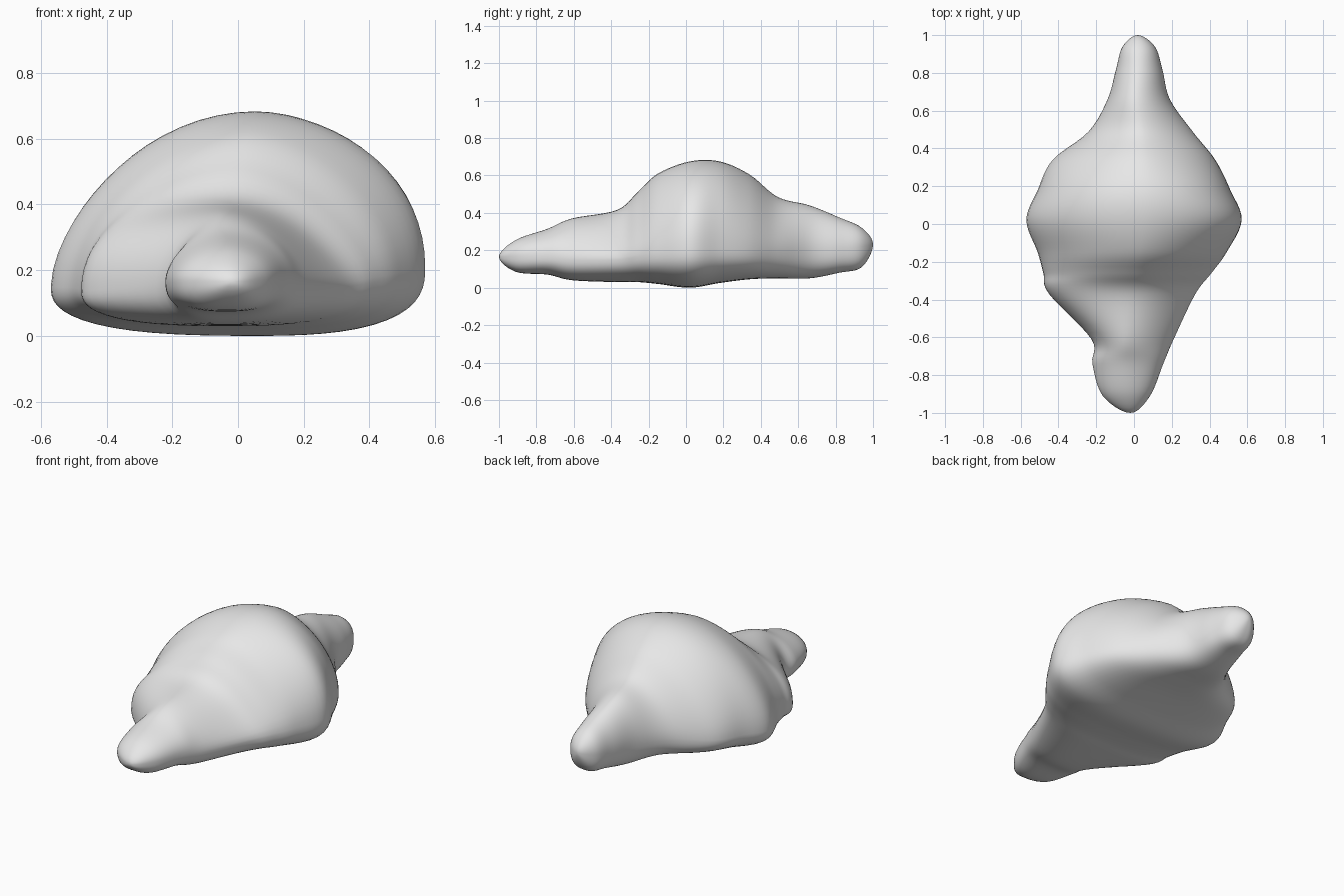
import bpy, bmesh, math

if "Cube" in bpy.data.objects:
    bpy.data.objects.remove(bpy.data.objects["Cube"])

# Cross-sections along y:
# y, left x, right x, ridge x, widest z, bottom z, top z, left roundness, right roundness
SECTIONS = [
    (-1.00, -0.02, -0.02, -0.02, 0.165, 0.165, 0.165, 1.9, 1.9),
    (-0.91, -0.165, 0.085, -0.03, 0.17, 0.085, 0.255, 1.8, 2.0),
    (-0.74, -0.22, 0.155, -0.04, 0.17, 0.07, 0.315, 1.7, 2.0),
    (-0.61, -0.225, 0.21, -0.04, 0.16, 0.04, 0.37, 1.8, 1.6),
    (-0.37, -0.45, 0.325, -0.03, 0.15, 0.03, 0.415, 2.2, 1.4),
    (-0.26, -0.48, 0.41, -0.01, 0.16, 0.03, 0.51, 1.9, 1.5),
    (-0.15, -0.51, 0.49, 0.03, 0.17, 0.02, 0.61, 1.75, 1.75),
    (0.02, -0.57, 0.57, 0.05, 0.18, 0.00, 0.675, 1.7, 2.05),
    (0.18, -0.51, 0.51, 0.05, 0.19, 0.025, 0.675, 1.75, 2.05),
    (0.34, -0.43, 0.43, 0.04, 0.19, 0.045, 0.605, 1.6, 1.8),
    (0.49, -0.24, 0.31, 0.03, 0.20, 0.05, 0.485, 1.6, 1.65),
    (0.66, -0.14, 0.19, 0.01, 0.21, 0.05, 0.44, 1.8, 1.8),
    (0.82, -0.095, 0.15, 0.02, 0.21, 0.08, 0.375, 1.9, 1.9),
    (0.94, -0.06, 0.11, 0.02, 0.22, 0.11, 0.32, 2.0, 2.0),
    (1.00, 0.02, 0.02, 0.02, 0.23, 0.23, 0.23, 2.0, 2.0),
]
STEPS, SIDES = 6, 64


def mirrored(row):
    """Section turned inside out, so a tip closes in a round nose."""
    y, xl, xr, xp, zm, zb, zt, pl, pr = row
    return (y, xr, xl, xp, zm, zt, zb, pl, pr)


def blend(a, b, c, d, t):
    """Catmull-Rom interpolation between b and c."""
    return 0.5 * (2 * b + (c - a) * t + (2 * a - 5 * b + 4 * c - d) * t * t
                  + (3 * b - a - 3 * c + d) * t ** 3)


def ring(y, xl, xr, xp, zm, zb, zt, pl, pr):
    """Closed outline: soft ridge above, flatter belly below, tilted a little."""
    points = []
    tilt = 0.03 * max(0, 1 - 1.6 * abs(y))
    for i in range(SIDES):
        a = 2 * math.pi * i / SIDES
        c, s = math.cos(a), math.sin(a)
        top = pl + (pr - pl) * (0.5 + 0.5 * c)
        e = top if s >= 0 else 2.7
        r = (abs(c) ** e + abs(s) ** e) ** (-1 / e)
        x = xp + r * c * ((xr - xp) if c > 0 else (xp - xl))
        z = zm + r * s * ((zt - zm) if s > 0 else (zm - zb))
        points.append((x, y, max(0, z + tilt * c * (1 - abs(s)))))
    return points


# Interpolated rings
rows = [mirrored(SECTIONS[1])] + SECTIONS + [mirrored(SECTIONS[-2])]
rings = []
for i in range(1, len(rows) - 2):
    for s in range(STEPS):
        rings.append(ring(*[blend(*v, s / STEPS) for v in zip(*rows[i - 1:i + 3])]))
rings.append(ring(*SECTIONS[-1]))

# Lofted shell skin, tips merged to points
bm = bmesh.new()
loops = [[bm.verts.new(p) for p in r] for r in rings]
for a, b in zip(loops, loops[1:]):
    for i in range(SIDES):
        k = (i + 1) % SIDES
        bm.faces.new((a[i], b[i], b[k], a[k]))
bmesh.ops.remove_doubles(bm, verts=bm.verts, dist=0.0005)
bmesh.ops.recalc_face_normals(bm, faces=bm.faces)
for face in bm.faces:
    face.smooth = True

mesh = bpy.data.meshes.new("shell_body")
bm.to_mesh(mesh)
bm.free()
shell = bpy.data.objects.new("shell_body", mesh)
bpy.context.collection.objects.link(shell)

grey = bpy.data.materials.new("light grey")
grey.diffuse_color = (0.8, 0.8, 0.8, 1)
grey.use_nodes = True
grey.node_tree.nodes["Principled BSDF"].inputs["Base Color"].default_value = grey.diffuse_color
mesh.materials.append(grey)
